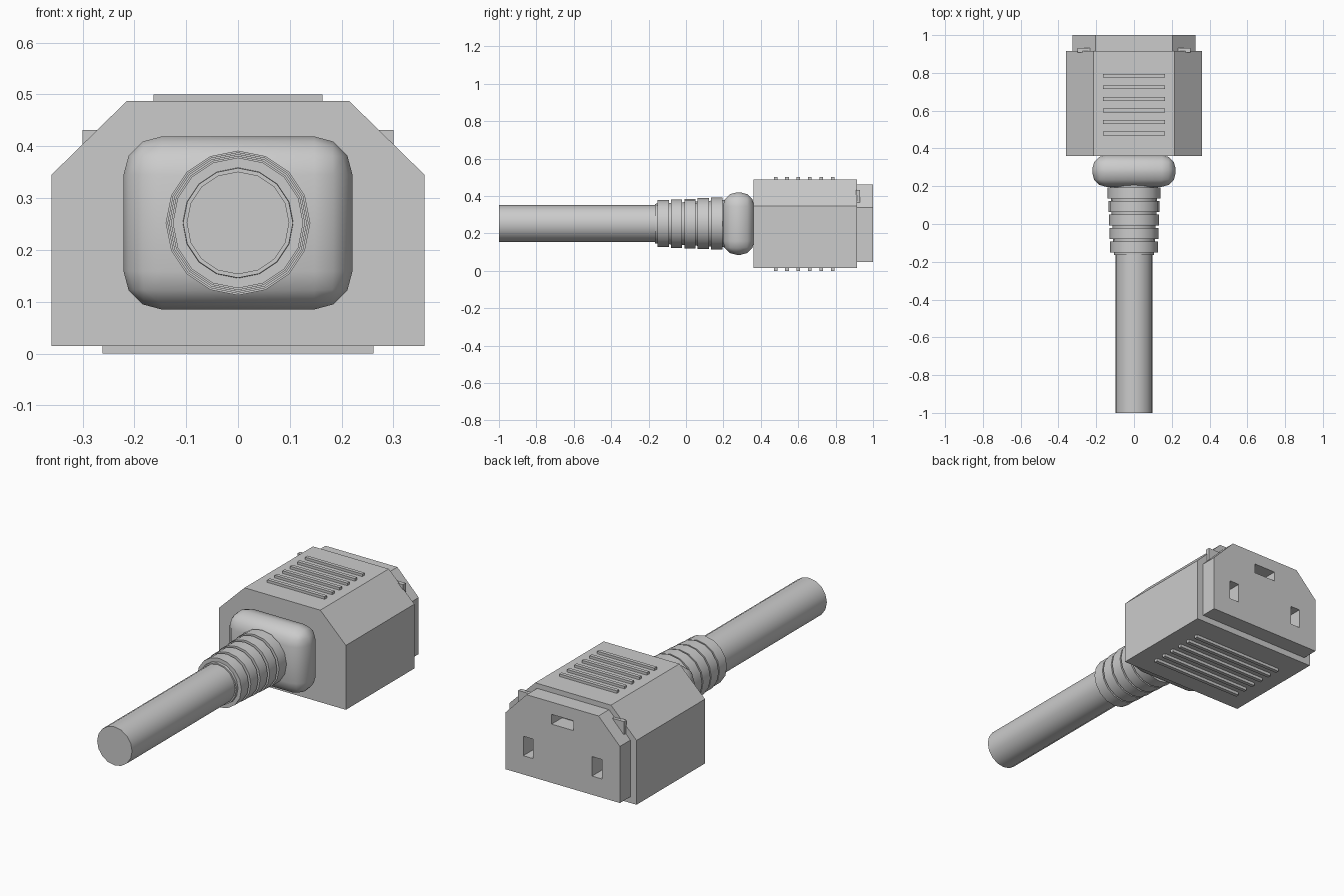
import bpy, bmesh
from math import pi, sin, cos, radians
from mathutils import Matrix, Vector

cube = bpy.data.objects.get("Cube")
if cube:
    bpy.data.objects.remove(cube, do_unlink=True)

grey = bpy.data.materials.new("matte_grey")
grey.use_nodes = True
colour = (0.6, 0.6, 0.6, 1)
grey.diffuse_color = colour
grey.node_tree.nodes["Principled BSDF"].inputs["Base Color"].default_value = colour

AXIS_Z = 0.252  # height of the cable's centre line


def finish(name, bm, smooth=False):
    bmesh.ops.recalc_face_normals(bm, faces=bm.faces)
    mesh = bpy.data.meshes.new(name)
    bm.to_mesh(mesh)
    bm.free()
    obj = bpy.data.objects.new(name, mesh)
    bpy.context.collection.objects.link(obj)
    mesh.materials.append(grey)
    if smooth:
        bpy.ops.object.select_all(action='DESELECT')
        obj.select_set(True)
        bpy.context.view_layer.objects.active = obj
        bpy.ops.object.shade_smooth_by_angle(angle=radians(35))
    return obj


def add_box(bm, centre, size):
    m = Matrix.Translation(centre) @ Matrix.Diagonal((*size, 1))
    return bmesh.ops.create_cube(bm, size=1, matrix=m)


def chamfered_block(name, half, top_half, low, shoulder, high, y0, y1):
    """Box along y with its two upper corners cut off."""
    side = [(half, low), (half, shoulder), (top_half, high)]
    outline = side + [(-x, z) for x, z in reversed(side)]
    bm = bmesh.new()
    face = bm.faces.new([bm.verts.new((x, y0, z)) for x, z in outline])
    out = bmesh.ops.extrude_face_region(bm, geom=[face])["geom"]
    moved = [v for v in out if isinstance(v, bmesh.types.BMVert)]
    bmesh.ops.translate(bm, verts=moved, vec=(0, y1 - y0, 0))
    return finish(name, bm)


def lathe(name, profile, sides=16):
    """Turn (radius, y) points around the cable axis and cap both ends."""
    bm = bmesh.new()
    rings = []
    for r, y in profile:
        rings.append([bm.verts.new((r * cos(2 * pi * i / sides), y,
                                    AXIS_Z + r * sin(2 * pi * i / sides)))
                      for i in range(sides)])
    for a, b in zip(rings, rings[1:]):
        for i in range(sides):
            j = (i + 1) % sides
            bm.faces.new((a[i], a[j], b[j], b[i]))
    bm.faces.new(rings[0])
    bm.faces.new(rings[-1])
    return finish(name, bm, smooth=True)


# Main housing and the stepped mating face behind it
chamfered_block("housing", 0.36, 0.215, 0.015, 0.345, 0.487, 0.36, 0.915)
mating_face = chamfered_block("mating_face", 0.325, 0.204, 0.047, 0.337, 0.461, 0.9, 1.0)

# Three contact slots cut into the mating face
bm = bmesh.new()
add_box(bm, (0, 0.97, 0.373), (0.125, 0.11, 0.05))
for x in (-0.195, 0.195):
    add_box(bm, (x, 0.97, 0.193), (0.056, 0.11, 0.1))
cutter = finish("slot_cutter", bm)
cutter.hide_render = True
cut = mating_face.modifiers.new("slots", 'BOOLEAN')
cut.operation = 'DIFFERENCE'
cut.solver = 'EXACT'
cut.object = cutter
bpy.context.view_layer.update()
graph = bpy.context.evaluated_depsgraph_get()
cut_mesh = bpy.data.meshes.new_from_object(mating_face.evaluated_get(graph))
mating_face.modifiers.clear()
mating_face.data = cut_mesh
bpy.data.objects.remove(cutter, do_unlink=True)

# Small tabs peeking over the chamfers
for name, side in (("left_tab", 1), ("right_tab", -1)):
    bm = bmesh.new()
    add_box(bm, (side * 0.267, 0.92, 0.398), (0.066, 0.022, 0.066))
    finish(name, bm)

# Grip ribs, six on top and six wider ones below
for name, width, z in (("top_ribs", 0.326, 0.49), ("bottom_ribs", 0.524, 0.01)):
    bm = bmesh.new()
    for i in range(6):
        add_box(bm, (0, 0.479 + i * 0.061, z), (width, 0.019, 0.02))
    finish(name, bm)

# Rounded collar where the cord enters the housing
bm = bmesh.new()
add_box(bm, (0, 0.281, AXIS_Z), (0.442, 0.168, 0.334))
bmesh.ops.bevel(bm, geom=bm.edges[:], offset=0.074, segments=3,
                profile=0.5, affect='EDGES')
collar = finish("collar", bm, smooth=True)

# Strain relief: tapering core with five raised rings
core = lambda y: 0.106 + 0.055 * (y + 0.165)
profile = [(0.106, -0.165)]
for i in range(5):
    start = -0.152 + i * 0.0715
    end = start + 0.06
    radius = 0.126 + i * 0.0034
    profile += [(core(start), start), (radius, start), (radius, end), (core(end), end)]
profile.append((core(0.25), 0.25))
lathe("strain_relief", profile)

# Round cable
lathe("cable", [(0.099, -1.0), (0.099, -0.1)])
